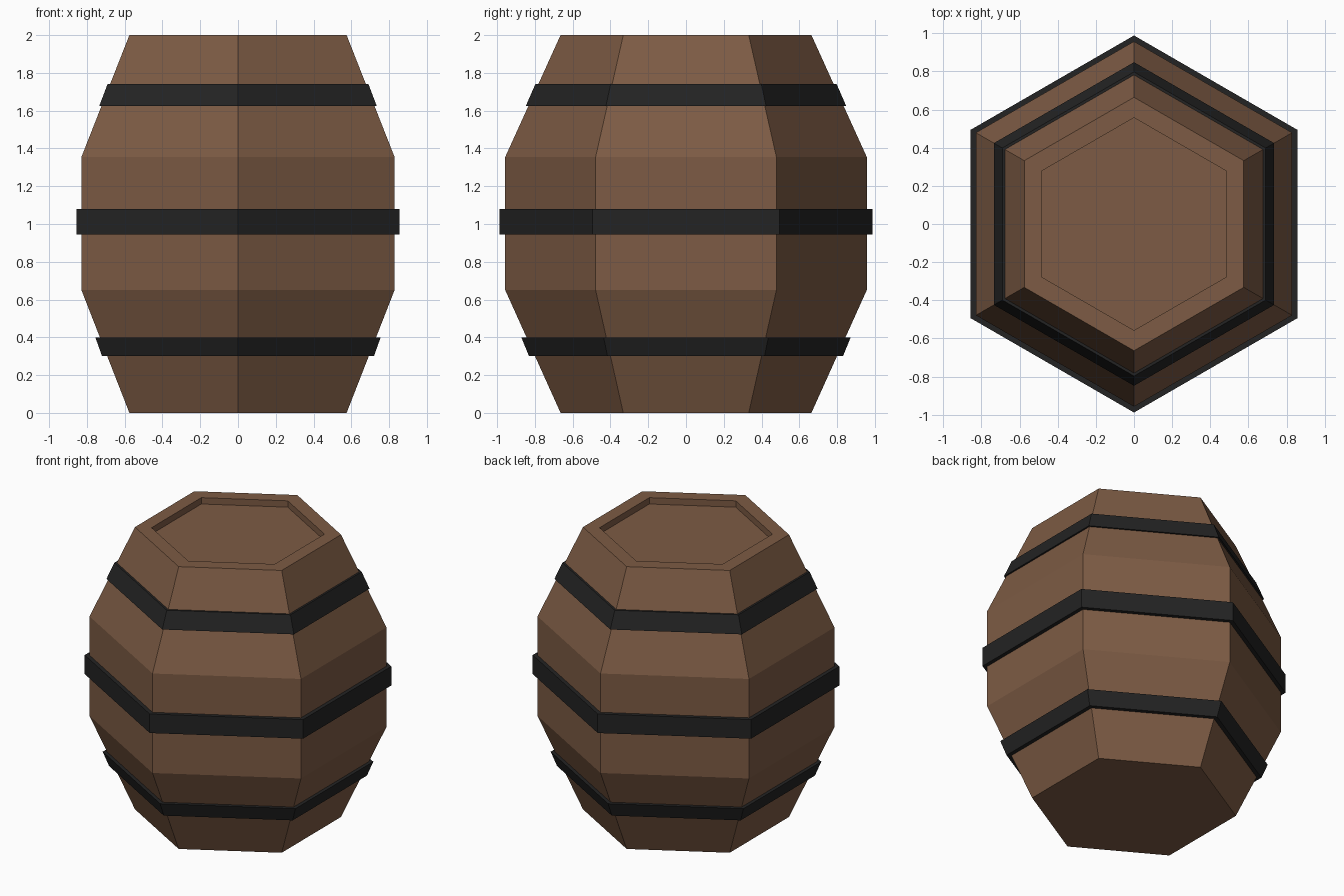
import bpy, bmesh, math

if "Cube" in bpy.data.objects:
    bpy.data.objects.remove(bpy.data.objects["Cube"])


def material(name, rgb):
    m = bpy.data.materials.new(name)
    m.diffuse_color = (*rgb, 1)
    m.use_nodes = True
    m.node_tree.nodes["Principled BSDF"].inputs["Base Color"].default_value = m.diffuse_color
    return m


wood = material("brown wood", (0.205, 0.105, 0.058))
iron = material("dark iron", (0.017, 0.017, 0.017))
SIDES = 6


def hex_lathe(name, profile, mat, closed):
    """Stack hexagon rings from (corner radius, z) points; corners point along y."""
    bm = bmesh.new()
    rings = []
    for r, z in profile:
        angles = [math.pi / 2 + i * math.tau / SIDES for i in range(SIDES)]
        rings.append([bm.verts.new((r * math.cos(a), r * math.sin(a), z)) for a in angles])
    pairs = list(zip(rings, rings[1:]))
    if closed:
        pairs.append((rings[-1], rings[0]))
    else:
        bm.faces.new(rings[0])
        bm.faces.new(rings[-1])
    for a, b in pairs:
        for i in range(SIDES):
            j = (i + 1) % SIDES
            bm.faces.new((a[i], a[j], b[j], b[i]))
    bmesh.ops.recalc_face_normals(bm, faces=bm.faces)
    me = bpy.data.meshes.new(name)
    bm.to_mesh(me)
    bm.free()
    me.materials.append(mat)
    ob = bpy.data.objects.new(name, me)
    bpy.context.collection.objects.link(ob)
    return ob


# Barrel body with a recessed lid
hex_lathe("barrel_body", [(0.664, 0), (0.957, 0.65), (0.957, 1.355), (0.664, 2.0),
                          (0.557, 2.0), (0.557, 1.955)], wood, False)

# Iron hoops: bottom z, bottom radius, top z, top radius
hoops = {
    "lower_hoop": (0.30, 0.831, 0.40, 0.872),
    "middle_hoop": (0.945, 0.988, 1.08, 0.988),
    "upper_hoop": (1.625, 0.848, 1.742, 0.797),
}
for name, (z0, r0, z1, r1) in hoops.items():
    t = 0.06
    hex_lathe(name, [(r0, z0), (r1, z1), (r1 - t, z1), (r0 - t, z0)], iron, True)
